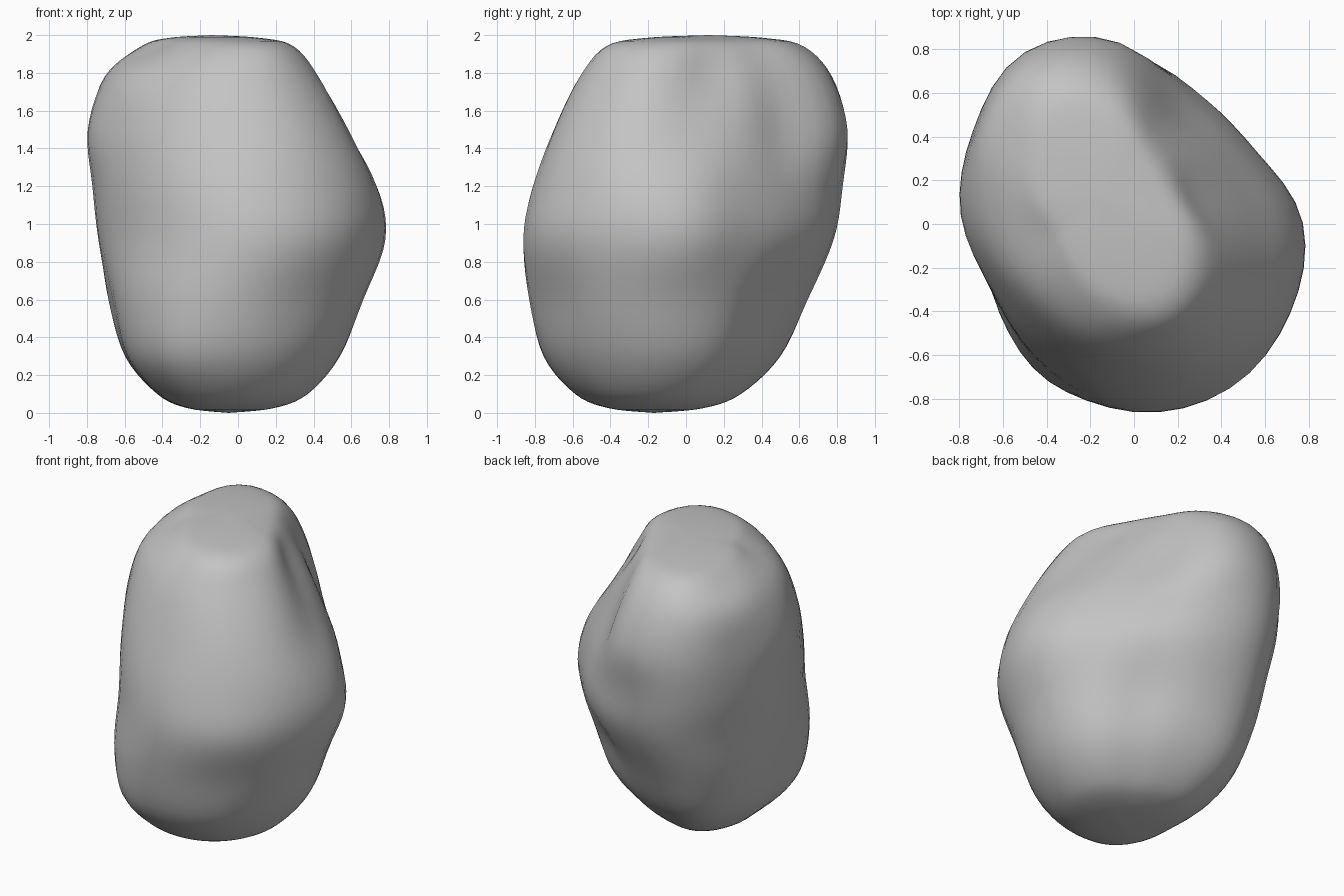
import bpy
import bmesh
import math
from mathutils import Vector

default_cube = bpy.data.objects.get("Cube")
if default_cube:
    bpy.data.objects.remove(default_cube, do_unlink=True)

SIDES = 48        # points around each ring
STEPS = 5         # rings between two neighbouring sections

# Girth of the boulder: radii every 30 degrees, counter-clockwise from +x
foot = [.57, .56, .52, .58, .70, .63, .56, .60, .65, .62, .59, .57]
lower = [.68, .63, .58, .68, .80, .74, .65, .68, .74, .75, .72, .71]
belly = [.77, .65, .65, .75, .85, .79, .735, .72, .785, .86, .87, .82]
ledge = [.72, .62, .63, .78, .91, .84, .76, .72, .76, .81, .82, .79]
shoulder = [.60, .54, .55, .78, .845, .755, .71, .65, .68, .74, .79, .75]
crown = [.43, .40, .44, .64, .72, .65, .57, .55, .57, .65, .70, .63]
ridge = [.33, .29, .33, .48, .57, .45, .37, .32, .38, .49, .57, .48]

# Sections from bottom to top: height, centre x, centre y, scale, radii
sections = [
    (0, -.05, -.17, 0, foot),
    (.025, -.04, -.16, .40, foot),
    (.1, -.03, -.15, .70, foot),
    (.3, -.03, -.13, 1, foot),
    (.6, -.02, -.08, 1, lower),
    (.92, 0, 0, 1, belly),
    (1.2, 0, 0, 1, ledge),
    (1.5, -.08, .05, 1, shoulder),
    (1.78, -.12, .1, 1, crown),
    (1.94, -.12, .1, 1, ridge),
    (1.985, -.13, .1, .6, ridge),
    (2, -.14, .12, 0, ridge),
]


def spline(a, b, c, d, t):
    """Smooth curve from b to c, guided by the neighbours a and d."""
    return b + (c - a) * t / 2 + (2 * a - 5 * b + 4 * c - d) * t**2 / 2 \
        + (3 * (b - c) + d - a) * t**3 / 2


def section_ring(section):
    """Closed smooth outline of one section."""
    height, cx, cy, scale, radii = section
    count = len(radii)
    ring = []
    for i in range(SIDES):
        k, t = divmod(i * count / SIDES, 1)
        near = [radii[(int(k) + j) % count] for j in (-1, 0, 1, 2)]
        radius = scale * spline(*near, t)
        angle = math.tau * i / SIDES
        ring.append(Vector((cx + radius * math.cos(angle),
                            cy + radius * math.sin(angle), height)))
    return ring


def loft(outlines):
    """Rings running smoothly through all section outlines."""
    last = len(outlines) - 1
    rings = []
    for s in range(last):
        near = [outlines[min(max(s + j, 0), last)] for j in (-1, 0, 1, 2)]
        for step in range(STEPS):
            rings.append([spline(*points, step / STEPS)
                          for points in zip(*near)])
    rings.append(outlines[last])
    return rings


# Boulder surface
bm = bmesh.new()
rings = [[bm.verts.new(p) for p in ring]
         for ring in loft([section_ring(s) for s in sections])]
for low, high in zip(rings, rings[1:]):
    for i in range(SIDES):
        j = (i + 1) % SIDES
        bm.faces.new((low[i], low[j], high[j], high[i]))
bmesh.ops.remove_doubles(bm, verts=bm.verts, dist=.0005)
bmesh.ops.recalc_face_normals(bm, faces=bm.faces)
mesh = bpy.data.meshes.new("boulder")
bm.to_mesh(mesh)
bm.free()
boulder = bpy.data.objects.new("boulder", mesh)
bpy.context.collection.objects.link(boulder)

# Stone colour
stone = bpy.data.materials.new("grey stone")
stone.use_nodes = True
grey = (.55, .55, .55, 1)
stone.diffuse_color = grey
stone.node_tree.nodes["Principled BSDF"].inputs["Base Color"].default_value = grey
mesh.materials.append(stone)

# Smooth shading
for polygon in mesh.polygons:
    polygon.use_smooth = True
